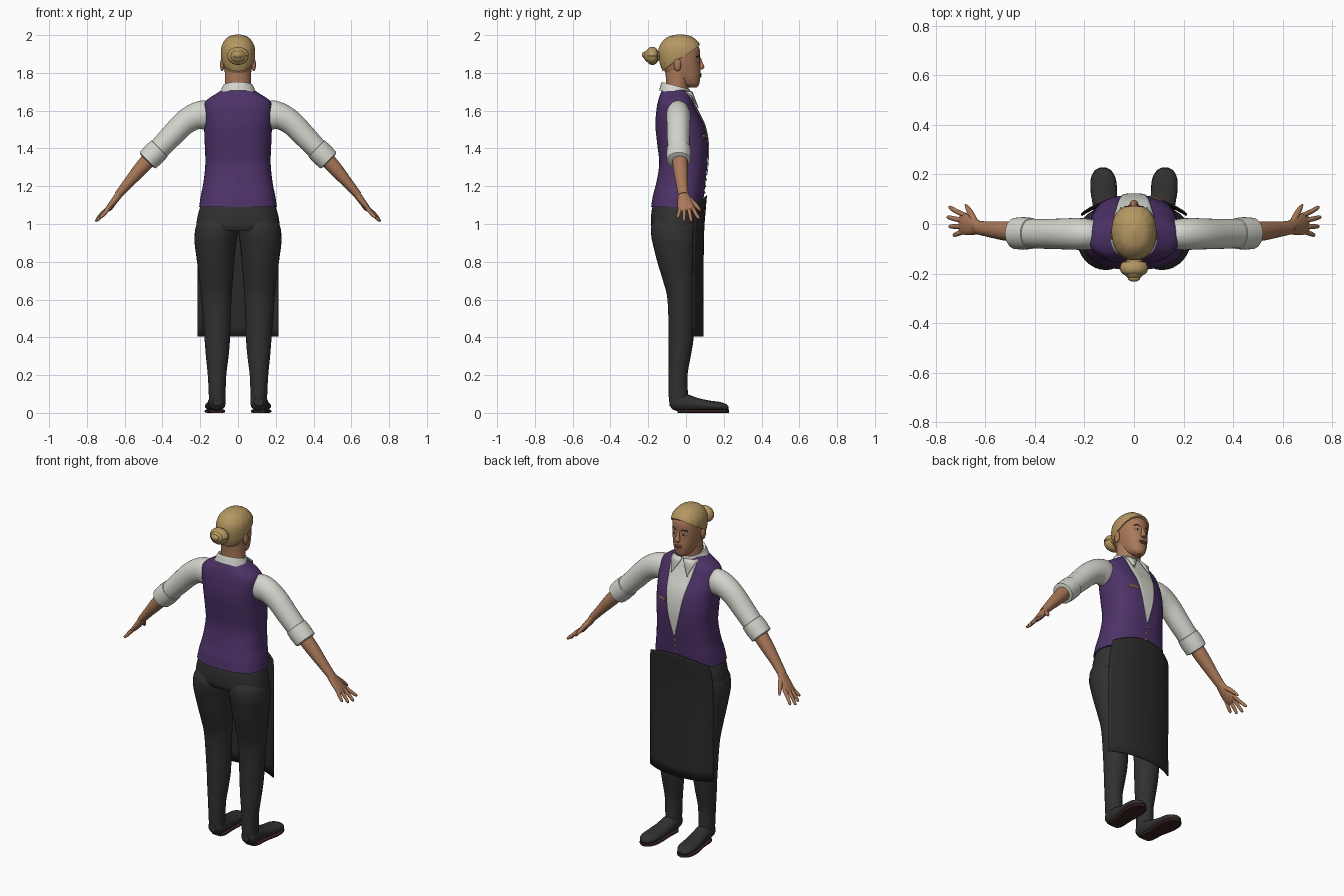
import bpy, bmesh, math
from mathutils import Vector, Matrix

cube = bpy.data.objects.get("Cube")
if cube:
    bpy.data.objects.remove(cube, do_unlink=True)


def material(name, *rgb):
    mat = bpy.data.materials.new(name)
    mat.use_nodes = True
    mat.diffuse_color = (*rgb, 1)
    mat.node_tree.nodes["Principled BSDF"].inputs["Base Color"].default_value = (*rgb, 1)
    return mat


PURPLE = material("purple cloth", .075, .032, .14)
WHITE = material("white cotton", .66, .66, .61)
SKIN = material("skin", .40, .19, .10)
HAIR = material("blonde hair", .46, .31, .12)
CHARCOAL = material("charcoal cloth", .030, .030, .031)
APRON = material("apron black", .023, .023, .023)
SOLE = material("sole brown", .04, .015, .015)
GOLD = material("gold", .50, .33, .10)
LIP = material("lip", .28, .09, .06)
DARK = material("dark brown", .04, .022, .014)


def finish(name, bm, mat, mirror=False, thick=0):
    bmesh.ops.recalc_face_normals(bm, faces=bm.faces)
    mesh = bpy.data.meshes.new(name)
    bm.to_mesh(mesh)
    bm.free()
    mesh.materials.append(mat)
    mesh.shade_smooth()
    mesh.set_sharp_from_angle(angle=math.radians(40))
    ob = bpy.data.objects.new(name, mesh)
    bpy.context.collection.objects.link(ob)
    if thick:
        solid = ob.modifiers.new("thickness", 'SOLIDIFY')
        solid.thickness, solid.offset = thick, 0
    if mirror:
        ob.modifiers.new("mirror", 'MIRROR').use_mirror_merge = False
    return ob


def skin(name, rings, mat, closed=True, caps=True, **kw):
    """Join successive rows of points with quads."""
    bm = bmesh.new()
    loops = [[bm.verts.new(p) for p in ring] for ring in rings]
    n = len(loops[0])
    for a, b in zip(loops, loops[1:]):
        for i in range(n if closed else n - 1):
            j = (i + 1) % n
            bm.faces.new((a[i], a[j], b[j], b[i]))
    if closed and caps:
        bm.faces.new(loops[0])
        bm.faces.new(loops[-1])
    return finish(name, bm, mat, **kw)


def smooth(rows, steps=5):
    """Catmull-Rom curve through rows of numbers."""
    rows = [Vector(r) for r in rows]
    ext = [rows[0] * 2 - rows[1]] + rows + [rows[-1] * 2 - rows[-2]]
    out = []
    for a, b, c, d in zip(ext, ext[1:], ext[2:], ext[3:]):
        for k in range(steps):
            t = k / steps
            out.append((b * 2 + (c - a) * t + (a * 2 - b * 5 + c * 4 - d) * t ** 2
                        + (b * 3 - a - c * 3 + d) * t ** 3) / 2)
    return out + [rows[-1]]


def oval(t, p):
    c, s = math.cos(t), math.sin(t)
    return math.copysign(abs(c) ** (2 / p), c), math.copysign(abs(s) ** (2 / p), s)


def tube(name, rows, mat, side=(0, 1, 0), axis=None, p=2, n=32, curve=True, **kw):
    """Oval sections along a path; each row is x, y, z, side radius, other radius."""
    rows = smooth(rows) if curve else [Vector(r) for r in rows]
    rings = []
    for i, r in enumerate(rows):
        c = Vector(r[:3])
        d = Vector(axis) if axis else Vector(rows[min(i + 1, len(rows) - 1)][:3]) - Vector(rows[max(i - 1, 0)][:3])
        d.normalize()
        u = Vector(side)
        u = (u - d * u.dot(d)).normalized()
        v = d.cross(u)
        rings.append([c + u * r[3] * a + v * r[4] * b
                      for a, b in (oval(math.tau * k / n, p) for k in range(n))])
    return skin(name, rings, mat, **kw)


def upright(rows):
    """Turn z, inner x, outer x, back y, front y into section rows."""
    return [((i + o) / 2, (b + f) / 2, z, (o - i) / 2, (f - b) / 2) for z, i, o, b, f in rows]


def ball(name, centre, radii, mat, mirror=False):
    bm = bmesh.new()
    bmesh.ops.create_uvsphere(bm, u_segments=24, v_segments=14, radius=1,
                              matrix=Matrix.Translation(centre) @ Matrix.Diagonal((*radii, 1)))
    return finish(name, bm, mat, mirror)


def section(rows, z):
    for a, b in zip(rows, rows[1:]):
        if a[2] <= z <= b[2]:
            return a.lerp(b, (z - a[2]) / max(b[2] - a[2], 1e-6))
    return rows[-1] if z > rows[-1][2] else rows[0]


X, Y, Z = (1, 0, 0), (0, 1, 0), (0, 0, 1)

# Waistcoat
torso = upright([(z, -w, w, b, f) for z, w, b, f in (
    (1.09, .206, -.185, .085), (1.15, .197, -.175, .095), (1.22, .183, -.157, .103),
    (1.32, .173, -.142, .113), (1.42, .176, -.152, .116), (1.52, .18, -.162, .098),
    (1.6, .183, -.157, .06), (1.65, .172, -.148, .037), (1.69, .115, -.135, .022),
    (1.71, .085, -.125, .01))])
tube("waistcoat", torso, PURPLE, X, Z, p=2.5, n=64)
torso_rows = smooth(torso)


def chest(x, z, lift=0):
    r = section(torso_rows, z)
    t = min(1, abs(x) / r[3])
    return Vector((x, r[1] + r[4] * (1 - t ** 2.5) ** .4 + lift, z))


# Shirt front, collar and collar points
opening = smooth([(1.7, .085), (1.6, .072), (1.5, .055), (1.4, .038), (1.3, .014), (1.26, .002)])
skin("shirt_front", [[chest(w * k / 5, z, .004) for k in range(-5, 6)] for z, w in opening],
     WHITE, closed=False, thick=.004)
tube("collar", [(0, -.057, 1.685, .1, .088), (0, -.055, 1.71, .09, .084), (0, -.053, 1.732, .08, .077),
                (0, -.052, 1.728, .068, .066)], WHITE, X, (0, .27, 1), caps=False, curve=False)
skin("collar_points", [[chest(.004 + (.04 + .01 * t) * t, 1.7 - .085 * t, .014),
                        chest(.085 - .035 * t, 1.7 - .085 * t, .014)]
                       for t in (0, .25, .5, .75, 1)], WHITE, closed=False, mirror=True, thick=.006)

# Buttons and pin
for k in range(3):
    ball(f"button_{k + 1}", chest(0, 1.235 - .035 * k, .002), (.006, .004, .006), GOLD)
tube("chest_pin", [(*chest(x, 1.465 + .1 * (x - .09), .004), .004, .007) for x in (.062, .08, .1, .115)],
     GOLD, n=8)

# Trousers
tube("hips", upright([(z, -w, w, b, f) for z, w, b, f in (
    (1.13, .18, -.16, .07), (1.09, .2, -.178, .077), (1.04, .214, -.185, .08),
    (.99, .221, -.184, .078), (.965, .215, -.175, .07))]), CHARCOAL, X, Z, p=2.3, n=48)
tube("trouser_legs", upright([
    (1.05, .03, .19, -.15, .05), (.99, .0, .222, -.183, .066), (.94, .004, .23, -.184, .066),
    (.9, .01, .23, -.177, .064), (.8, .02, .217, -.152, .058), (.7, .028, .204, -.122, .05),
    (.6, .035, .193, -.098, .045), (.4, .042, .178, -.092, .04), (.3, .05, .17, -.092, .025),
    (.2, .062, .16, -.092, .008), (.1, .066, .155, -.092, .01), (.05, .068, .153, -.088, .01)]),
    CHARCOAL, X, Z, mirror=True)

# Shoes with soles
tube("shoes", [(.11, -.088, .06, .025, .022), (.11, -.06, .056, .043, .043), (.112, 0, .054, .046, .046),
               (.116, .06, .045, .048, .035), (.121, .12, .038, .052, .028), (.124, .18, .034, .05, .024),
               (.125, .215, .029, .032, .016), (.125, .226, .027, .01, .006)],
     CHARCOAL, X, Y, mirror=True)
tube("shoe_soles", [(.111, -.045, .009, .03, .009), (.112, -.02, .009, .043, .009), (.115, .05, .009, .044, .009),
                    (.121, .12, .009, .053, .009), (.124, .18, .009, .051, .009),
                    (.125, .215, .009, .034, .009), (.125, .228, .009, .012, .009)],
     SOLE, X, Y, p=5, mirror=True)

# Long apron
apron = []
for z, w, y in smooth([(1.15, .196, .108), (1.08, .205, .102), (.95, .212, .093), (.7, .212, .09), (.405, .212, .09)]):
    drop = .045 * max(0, (z - .95) / .2)
    apron.append([(w * u, y - .055 * abs(u) ** 2.5, z - drop * u * u) for u in (k / 12 for k in range(-12, 13))])
skin("apron", apron, APRON, closed=False, thick=.006)

# Sleeves with rolled cuffs
tube("sleeves", [(.13, -.045, 1.58, .05, .06), (.18, -.042, 1.578, .062, .076), (.23, -.04, 1.568, .064, .07),
                 (.29, -.04, 1.53, .062, .064), (.36, -.04, 1.458, .06, .06), (.44, -.038, 1.375, .058, .055)],
     WHITE, mirror=True)
tube("cuffs", [(.412, -.038, 1.403, .05, .05), (.416, -.038, 1.399, .063, .061), (.445, -.038, 1.37, .066, .063),
               (.478, -.038, 1.337, .063, .06), (.482, -.038, 1.333, .046, .046)],
     WHITE, mirror=True, curve=False)

# Forearms, hands and fingers
tube("forearms", [(.45, -.034, 1.365, .042, .042), (.52, -.028, 1.287, .039, .037),
                  (.58, -.022, 1.218, .032, .028), (.635, -.014, 1.153, .027, .021)], SKIN, mirror=True)
tube("palms", [(.62, -.015, 1.17, .025, .02), (.655, -.008, 1.122, .037, .018),
               (.685, 0, 1.085, .043, .014), (.702, .003, 1.066, .036, .008)], SKIN, mirror=True)
fingers = {"index": (.035, .066, .745, 1.025), "middle": (.013, .027, .752, 1.012),
           "ring": (-.01, -.01, .744, 1.015), "little": (-.03, -.044, .728, 1.03)}
for label, (y0, y1, x1, z1) in fingers.items():
    tube(f"{label}_fingers", [(.68, y0, 1.088, .01, .01), (.68 + (x1 - .68) * .55, (y0 + y1) / 2, 1.056, .01, .01),
                              (x1 - .004, y1, z1 + .008, .008, .008), (x1, y1, z1, .003, .003)],
         SKIN, n=12, mirror=True)
tube("thumbs", [(.635, .0, 1.145, .012, .014), (.655, .035, 1.115, .013, .013),
                (.67, .062, 1.088, .01, .01), (.68, .078, 1.07, .004, .004)], SKIN, X, n=12, mirror=True)

# Neck and head
tube("neck", [(0, -.05, 1.66, .07, .062), (0, -.046, 1.74, .07, .06), (0, -.04, 1.83, .07, .07)], SKIN, X, Z)
head = upright([(z, -w, w, b, f) for z, w, b, f in (
    (1.722, .018, .02, .056), (1.738, .042, -.03, .069), (1.77, .06, -.08, .075), (1.8, .069, -.108, .077),
    (1.84, .077, -.125, .075), (1.88, .081, -.134, .074), (1.92, .081, -.135, .073),
    (1.95, .072, -.122, .06), (1.98, .046, -.09, .026), (1.992, .006, -.04, -.02))])
tube("head", head, SKIN, X, Z, p=2.2, n=48)
head_rows = smooth(head)

# Swept-back hair following a slanted hairline
centre = Vector((0, -.03, 1.86))
hair = []
for k in range(15):
    ring = []
    for i in range(64):
        a = math.tau * i / 64
        low = 1.88 + .065 * math.sin(a)
        z = low + (1.992 - low) * math.sin(k / 14 * math.pi / 2)
        r = section(head_rows, z)
        c, s = oval(a, 2.2)
        point = Vector((r[3] * c, r[1] + r[4] * s, z))
        ring.append(centre + (point - centre) * (1.06 + .008 * math.cos(16 * a) * (1 - k / 14)))
    hair.append(ring)
skin("hair", hair, HAIR, thick=.008)

# Coiled bun
ball("bun", (0, -.18, 1.89), (.046, .045, .04), HAIR)
coil = [(.038 * math.cos(a), -.178, 1.89 + .029 * math.sin(a), .026, .019)
        for a in (math.tau * k / 24 for k in range(25))]
tube("bun_coil", coil, HAIR, n=16, curve=False, caps=False)
ball("bun_tip", (0, -.218, 1.895), (.025, .015, .018), HAIR)

# Face
ball("ears", (.084, -.045, 1.843), (.011, .02, .034), SKIN, mirror=True)
tube("nose", [(0, .066, 1.888, .007, .008), (0, .077, 1.855, .01, .011), (0, .083, 1.83, .017, .014),
              (0, .077, 1.817, .01, .008)], SKIN, X, Z, n=16)
ball("eye_whites", (.032, .061, 1.862), (.015, .01, .007), WHITE, mirror=True)
ball("irises", (.032, .069, 1.862), (.006, .004, .006), DARK, mirror=True)
tube("eyebrows", [(.013, .07, 1.883, .004, .003), (.033, .067, 1.89, .004, .003), (.052, .054, 1.884, .003, .002)],
     DARK, n=8, mirror=True)
ball("upper_lip", (0, .073, 1.792), (.024, .01, .006), LIP)
ball("lower_lip", (0, .073, 1.783), (.019, .01, .006), LIP)
